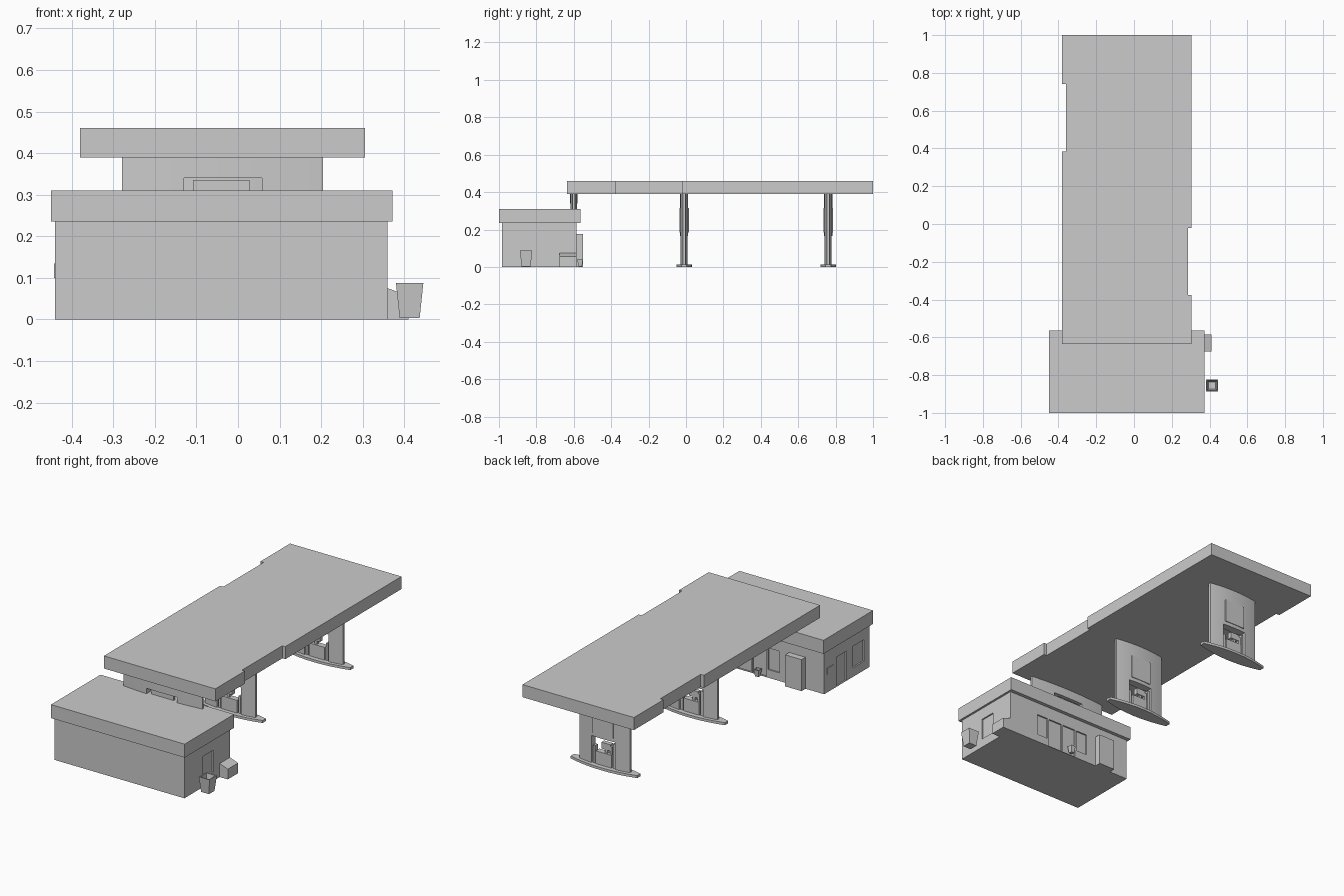
import bpy
import bmesh
from mathutils import Vector

old = bpy.data.objects.get("Cube")
if old:
    bpy.data.objects.remove(old, do_unlink=True)

GREY = (0.6, 0.6, 0.6, 1)
mat = bpy.data.materials.new("plain_grey")
mat.use_nodes = True
mat.diffuse_color = GREY
mat.node_tree.nodes["Principled BSDF"].inputs["Base Color"].default_value = GREY


def finish(name, bm):
    bmesh.ops.recalc_face_normals(bm, faces=bm.faces)
    mesh = bpy.data.meshes.new(name)
    bm.to_mesh(mesh)
    bm.free()
    mesh.materials.append(mat)
    ob = bpy.data.objects.new(name, mesh)
    bpy.context.collection.objects.link(ob)
    return ob


def prism(name, points, offset):
    """Extrude a closed polygon of 3D points along an offset."""
    bm = bmesh.new()
    face = bm.faces.new([bm.verts.new(p) for p in points])
    ext = bmesh.ops.extrude_face_region(bm, geom=[face])
    moved = [g for g in ext["geom"] if isinstance(g, bmesh.types.BMVert)]
    bmesh.ops.translate(bm, verts=moved, vec=Vector(offset))
    return finish(name, bm)


def box(name, x, y, z):
    pts = [(x[0], y[0], z[0]), (x[1], y[0], z[0]), (x[1], y[1], z[0]), (x[0], y[1], z[0])]
    return prism(name, pts, (0, 0, z[1] - z[0]))


def lens(name, cx, cy, half_len, mid, end, z, steps=16):
    """Upright blade with bowed sides and blunt ends."""
    def width(t):
        return end + (mid - end) * (1 - t * t)
    ts = [-1 + 2 * i / steps for i in range(steps + 1)]
    pts = [(cx + t * half_len, cy - width(t), z[0]) for t in ts]
    pts += [(cx + t * half_len, cy + width(t), z[0]) for t in reversed(ts)]
    return prism(name, pts, (0, 0, z[1] - z[0]))


def activate(ob):
    bpy.ops.object.select_all(action='DESELECT')
    ob.select_set(True)
    bpy.context.view_layer.objects.active = ob


def cut(ob, x, y, z):
    cutter = box("cutter", x, y, z)
    cutter.hide_render = True
    mod = ob.modifiers.new("opening", 'BOOLEAN')
    mod.operation = 'DIFFERENCE'
    mod.solver = 'EXACT'
    mod.object = cutter
    activate(ob)
    bpy.ops.object.modifier_apply(modifier=mod.name)
    bpy.data.objects.remove(cutter, do_unlink=True)


def smooth(ob):
    activate(ob)
    bpy.ops.object.shade_smooth_by_angle(angle=0.5)


def tapered_bin(name, cx, cy, bottom, top, height):
    """Square bin, wider at the rim, with a hollow top."""
    bm = bmesh.new()
    rings = [[bm.verts.new((cx + sx * r, cy + sy * r, z))
              for sx, sy in ((-1, -1), (1, -1), (1, 1), (-1, 1))]
             for r, z in ((bottom, 0.003), (top, height), (top * 0.82, height),
                          (bottom * 0.75, height * 0.3))]
    bm.faces.new(rings[0])
    bm.faces.new(rings[-1])
    for a, b in zip(rings, rings[1:]):
        for i in range(4):
            j = (i + 1) % 4
            bm.faces.new((a[i], a[j], b[j], b[i]))
    return finish(name, bm)


# Shop building
WEST, EAST, SOUTH, NORTH = -0.44, 0.36, -0.985, -0.585
walls = box("shop_walls", (WEST, EAST), (SOUTH, NORTH), (0, 0.24))
box("shop_roof", (-0.45, 0.372), (-1, -0.565), (0.235, 0.31))

# Recessed windows and doors: shopfront, then both side walls
D = 0.008
for x, z in (((0.105, 0.175), (0.045, 0.165)), ((0.01, 0.095), (0.003, 0.165)),
             ((-0.085, 0.0), (0.003, 0.165)), ((-0.165, -0.095), (0.045, 0.165))):
    cut(walls, x, (NORTH - D, NORTH + D), z)
cut(walls, (EAST - D, EAST + D), (-0.82, -0.73), (0.05, 0.17))
cut(walls, (WEST - D, WEST + D), (-0.935, -0.84), (0.05, 0.17))
cut(walls, (WEST - D, WEST + D), (-0.78, -0.695), (0.003, 0.165))
box("meter_plate", (WEST - 0.003, WEST + 0.01), (-0.665, -0.61), (0.1, 0.135))

# Things standing against the shop
box("tall_cabinet", (-0.325, -0.225), (NORTH - 0.01, -0.55), (0, 0.175))
prism("sloped_chest", [(EAST, -0.675, 0), (0.41, -0.675, 0), (0.41, -0.675, 0.057),
                       (EAST, -0.675, 0.075)], (0, 0.09, 0))
tapered_bin("waste_bin", 0.413, -0.855, 0.024, 0.033, 0.088)
tapered_bin("small_bin", -0.045, -0.566, 0.01, 0.015, 0.042)

# Canopy slab with a shallow step in each long side
outline = [(-0.38, -0.635), (0.305, -0.635), (0.305, -0.375), (0.287, -0.375),
           (0.287, -0.02), (0.305, -0.02), (0.305, 1), (-0.38, 1),
           (-0.38, 0.74), (-0.36, 0.74), (-0.36, 0.385), (-0.38, 0.385)]
prism("canopy", [(x, y, 0.39) for x, y in outline], (0, 0, 0.07))

# Wide support on the shop roof, open at the middle
CX = -0.037
support = lens("roof_support", CX, -0.6, 0.242, 0.02, 0.006, (0.305, 0.395))
cut(support, (-0.13, 0.058), (-0.7, -0.5), (0.3, 0.34))
smooth(support)
box("roof_support_core", (-0.108, 0.028), (-0.606, -0.594), (0.305, 0.335))

# Two fuelling islands
for label, cy in (("near", -0.01), ("far", 0.76)):
    lens(label + "_island_base", CX, cy, 0.205, 0.042, 0.014, (0, 0.014), 8)
    blade = lens(label + "_pillar", CX, cy, 0.155, 0.022, 0.007, (0.01, 0.395))
    cut(blade, (-0.11, 0.037), (cy - 0.1, cy + 0.1), (0.014, 0.165))
    smooth(blade)
    # pump body, uprights and head inside the opening
    box(label + "_pump_body", (-0.085, 0.012), (cy - 0.016, cy + 0.016), (0.01, 0.085))
    for i, x in enumerate((-0.105, -0.085, 0.018)):
        box(f"{label}_pump_upright_{i}", (x, x + 0.013),
            (cy - 0.012, cy + 0.012), (0.01, 0.15 - 0.02 * i))
    box(label + "_pump_head", (-0.075, -0.02), (cy - 0.012, cy + 0.012), (0.105, 0.14))
    box(label + "_pump_neck", (-0.055, -0.04), (cy - 0.008, cy + 0.008), (0.08, 0.11))
    # raised display panel on both faces
    box(label + "_display", (-0.1, 0.026), (cy - 0.025, cy + 0.025), (0.185, 0.315))
